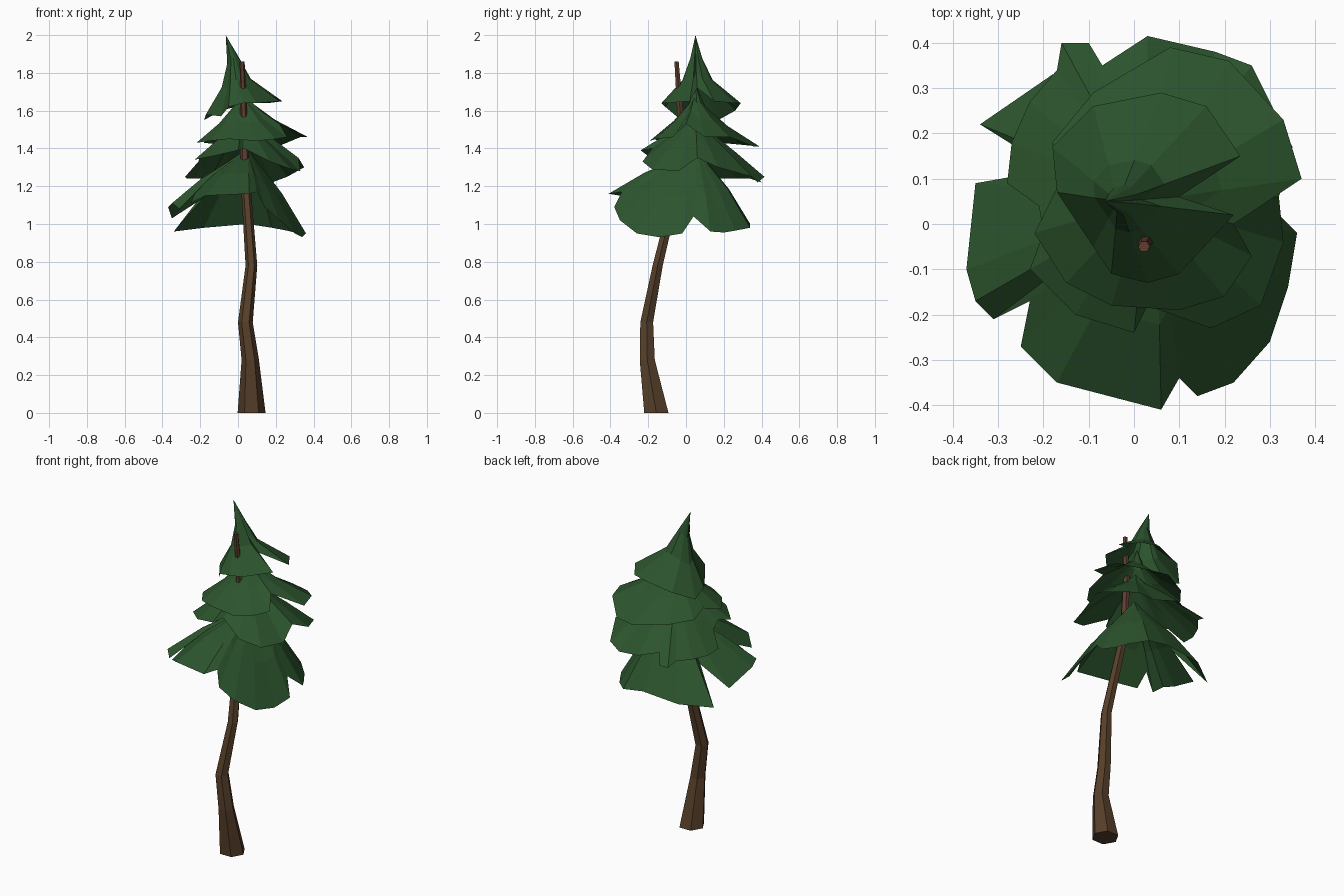
import bpy
import bmesh
from math import cos, sin, tau
from mathutils import Vector

start_cube = bpy.data.objects.get("Cube")
if start_cube:
    bpy.data.objects.remove(start_cube, do_unlink=True)


def make_material(name, color):
    material = bpy.data.materials.new(name)
    material.use_nodes = True
    material.diffuse_color = (*color, 1)
    shader = material.node_tree.nodes["Principled BSDF"]
    shader.inputs["Base Color"].default_value = (*color, 1)
    shader.inputs["Roughness"].default_value = 0.9
    return material


needle_green = make_material("needle green", (.025, .089, .026))
bark_brown = make_material("bark brown", (.094, .05, .023))
upper_bark = make_material("reddish bark", (.112, .049, .03))


def finish(bm, name, *materials):
    """Turn the bmesh into a flat-shaded object in the scene."""
    mesh = bpy.data.meshes.new(name)
    bm.to_mesh(mesh)
    bm.free()
    for material in materials:
        mesh.materials.append(material)
    obj = bpy.data.objects.new(name, mesh)
    bpy.context.collection.objects.link(obj)
    return obj


def bridge(bm, upper, lower):
    """Join two closed rings of equal length with faces."""
    count = len(upper)
    for i in range(count):
        j = (i + 1) % count
        bm.faces.new((upper[i], lower[i], lower[j], upper[j]))


def build_trunk(path, sides=6):
    """Crooked tapering trunk; each path entry is x, y, z, radius."""
    bm = bmesh.new()
    rings = []
    for x, y, z, radius in path:
        angles = [tau * i / sides for i in range(sides)]
        rings.append([bm.verts.new((x + radius * cos(a), y + radius * sin(a), z))
                      for a in angles])
    for lower, upper in zip(rings, rings[1:]):
        bridge(bm, upper, lower)
    bm.faces.new(rings[0])
    bm.faces.new(rings[-1])
    bmesh.ops.recalc_face_normals(bm, faces=bm.faces)
    # The thin upper stem is redder than the lower bark
    for face in bm.faces:
        face.material_index = int(face.calc_center_median().z > 1.22)
    return finish(bm, "trunk", bark_brown, upper_bark)


def build_tier(name, apex, profile, rim, lean=0):
    """Hollow skirt: rings run from the apex to a ragged rim.

    Each profile entry is (share of the way out, share of the way down).
    Lean shifts the inner rings sideways, so that the tip curls over.
    """
    bm = bmesh.new()
    tip = Vector(apex)
    top = bm.verts.new(tip)
    rings = []
    for outward, downward in [*profile, (1, 1)]:
        ring = []
        for point in rim:
            span = Vector(point) - tip
            offset = Vector((span.x * outward + lean * (1 - outward),
                             span.y * outward, span.z * downward))
            ring.append(bm.verts.new(tip + offset))
        rings.append(ring)
    first = rings[0]
    for i, vert in enumerate(first):
        bm.faces.new((top, vert, first[(i + 1) % len(first)]))
    for upper, lower in zip(rings, rings[1:]):
        bridge(bm, upper, lower)
    # Rims are listed clockwise from above, so turn the skirt outward
    bmesh.ops.reverse_faces(bm, faces=bm.faces)
    return finish(bm, name, needle_green)


build_trunk([
    (.072, -.157, 0, .074), (.065, -.205, .28, .046), (.039, -.208, .48, .039),
    (.071, -.15, .78, .031), (.045, -.06, 1.15, .026),
    (.036, -.035, 1.34, .024), (.03, -.03, 1.58, .019), (.022, -.05, 1.86, .013),
])

# Lowest and widest skirt, lifted at the front
build_tier("bottom_branches", (.05, .06, 1.4), [(.25, .24), (.6, .54)], [
    (.3, .04, 1.04), (.36, -.02, .95), (.34, -.14, .93), (.3, -.26, .95),
    (.22, -.35, 1.02), (.14, -.38, 1.09), (.1, -.34, 1.17), (.06, -.41, 1.16),
    (-.17, -.35, 1.15), (-.25, -.27, 1.11), (-.23, -.17, 1.16),
    (-.31, -.21, 1.08), (-.35, -.17, 1.11), (-.37, -.1, 1.09),
    (-.35, .09, 1.03), (-.18, .12, 1.14), (-.34, .22, .96), (-.18, .33, .98),
    (.05, .34, 1), (.18, .34, .98), (.26, .26, .965), (.3, .2, .955),
    (.34, .13, .96),
])

build_tier("lower_middle_branches", (.03, .05, 1.58), [(.2, .26), (.6, .62)], [
    (.32, .06, 1.35), (.33, -.04, 1.28), (.28, -.18, 1.29), (.17, -.23, 1.33),
    (.03, -.18, 1.4), (0, -.24, 1.39), (-.13, -.2, 1.36), (-.23, -.1, 1.34),
    (-.2, -.02, 1.36), (-.21, .04, 1.33), (-.28, .09, 1.25), (-.27, .18, 1.24),
    (-.23, .27, 1.24), (-.17, .34, 1.24), (-.16, .4, 1.22), (-.1, .4, 1.22),
    (-.07, .35, 1.27), (.03, .415, 1.25), (.18, .38, 1.22), (.26, .35, 1.25),
    (.35, .17, 1.3),
])

build_tier("upper_middle_branches", (.02, .05, 1.74), [(.15, .35), (.5, .67)], [
    (.22, 0, 1.53), (.26, -.07, 1.46), (.2, -.16, 1.45), (.1, -.19, 1.44),
    (-.05, -.18, 1.45), (-.15, -.13, 1.44), (-.22, -.02, 1.43),
    (-.17, .08, 1.46), (-.18, .18, 1.43), (-.09, .29, 1.42), (.08, .39, 1.41),
    (.21, .36, 1.41), (.33, .23, 1.46), (.37, .1, 1.46),
])

# Pointed crown that flares out from a narrow curling tip
build_tier("crown", (-.065, .05, 2), [(.15, .34), (.38, .66)], [
    (.22, .02, 1.65), (.1, -.11, 1.64), (.03, -.13, 1.64), (-.05, -.11, 1.62),
    (-.09, -.05, 1.57), (-.17, .07, 1.58), (-.18, .17, 1.55), (-.09, .26, 1.6),
    (.06, .29, 1.64), (.16, .26, 1.64), (.235, .15, 1.65), (.1, .06, 1.72),
], lean=.03)
